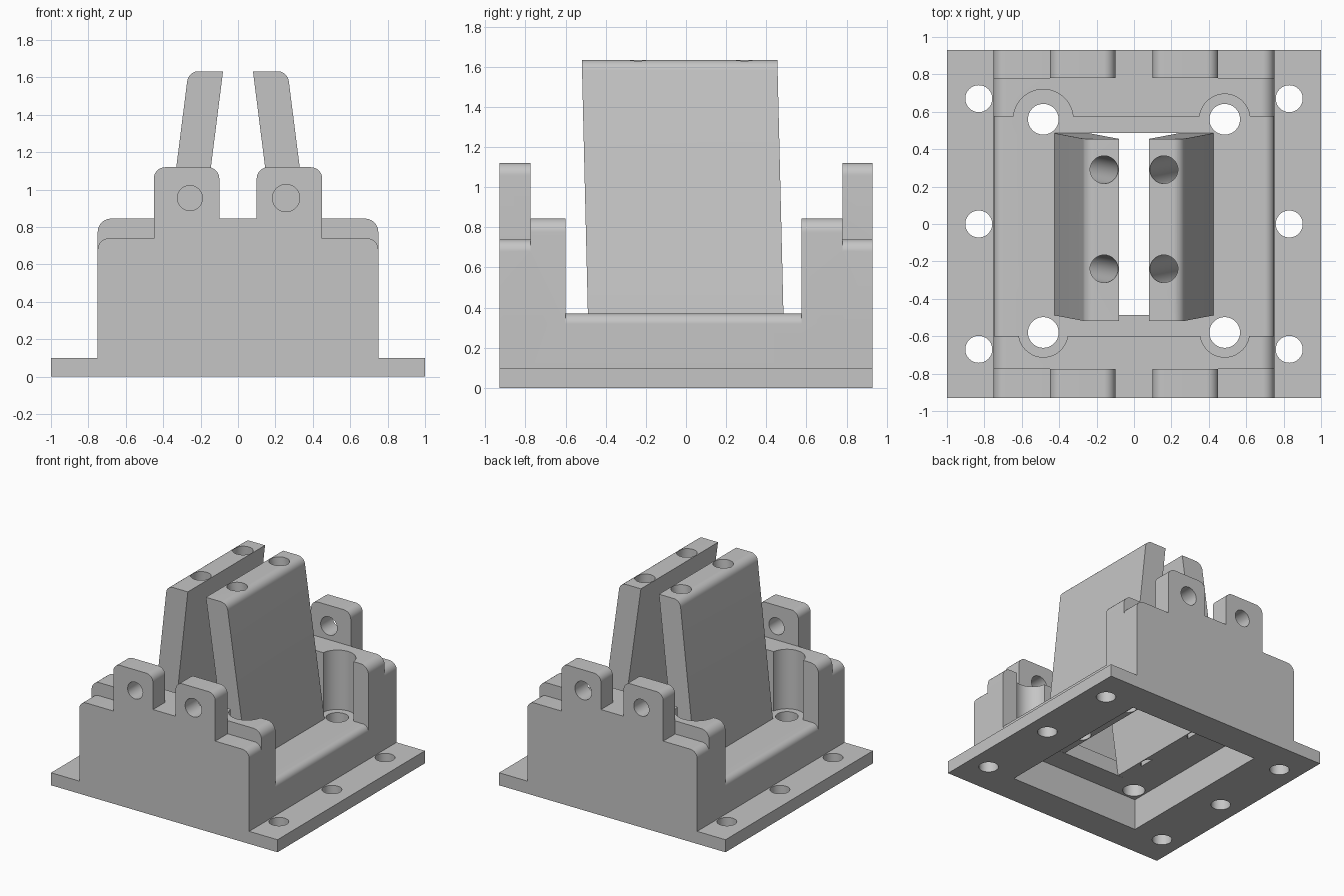
import bpy, bmesh, math
from mathutils import Vector, Matrix

cube = bpy.data.objects.get("Cube")
if cube:
    bpy.data.objects.remove(cube)

grey = bpy.data.materials.new("plain_grey")
grey.use_nodes = True
colour = (0.56, 0.56, 0.56, 1)
grey.diffuse_color = colour
grey.node_tree.nodes["Principled BSDF"].inputs["Base Color"].default_value = colour


def finish(bm, name):
    bmesh.ops.recalc_face_normals(bm, faces=bm.faces[:])
    mesh = bpy.data.meshes.new(name)
    bm.to_mesh(mesh)
    bm.free()
    mesh.materials.append(grey)
    ob = bpy.data.objects.new(name, mesh)
    bpy.context.collection.objects.link(ob)
    return ob


def rounded(corners, steps=8):
    """Turn (x, z, radius) corners into an outline with arcs."""
    out = []
    for i, (x, z, r) in enumerate(corners):
        p = Vector((x, z))
        if not r:
            out.append(p)
            continue
        u = (Vector(corners[i - 1][:2]) - p).normalized()
        v = (Vector(corners[(i + 1) % len(corners)][:2]) - p).normalized()
        half = u.angle(v) / 2
        c = p + (u + v).normalized() * r / math.sin(half)
        a, b = p + u * r / math.tan(half) - c, p + v * r / math.tan(half) - c
        out += [c + a.lerp(b, k / steps).normalized() * r for k in range(steps + 1)]
    return out


def extrude(name, corners, y0, y1):
    bm = bmesh.new()
    outline = rounded(corners)
    near, far = ([bm.verts.new((p.x, y, p.y)) for p in outline] for y in (y0, y1))
    bm.faces.new(near)
    bm.faces.new(far[::-1])
    for i in range(len(outline)):
        bm.faces.new((near[i - 1], far[i - 1], far[i], near[i]))
    return finish(bm, name)


def box(name, x, y0, y1, z0, z1):
    return extrude(name, [(-x, z0, 0), (x, z0, 0), (x, z1, 0), (-x, z1, 0)], y0, y1)


def rod(name, start, end, r):
    a, b = Vector(start), Vector(end)
    bm = bmesh.new()
    turn = (b - a).to_track_quat('Z', 'Y').to_matrix().to_4x4()
    bmesh.ops.create_cone(bm, cap_ends=True, segments=48, radius1=r, radius2=r,
                          depth=(b - a).length,
                          matrix=Matrix.Translation((a + b) / 2) @ turn)
    return finish(bm, name)


def combine(target, tool, op):
    mod = target.modifiers.new(op, 'BOOLEAN')
    mod.operation, mod.solver, mod.object = op, 'EXACT', tool
    bpy.context.view_layer.objects.active = target
    bpy.ops.object.modifier_apply(modifier=mod.name)
    bpy.data.objects.remove(tool)


def block(name, top, r, y0, y1):
    w = 0.75
    return extrude(name, [(-w, 0, 0), (w, 0, 0), (w, top, r), (-w, top, r)], y0, y1)


# Base plate, floor, inner walls and outer walls with hinge lugs
body = box("fixture_body", 1, -0.93, 0.93, 0, 0.1)
half = [(0.75, 0, 0), (0.75, 0.74, 0.06), (0.45, 0.74, 0), (0.45, 1.12, 0.06),
        (0.1, 1.12, 0.06), (0.1, 0.845, 0)]
lugs = half + [(-x, z, r) for x, z, r in reversed(half)]
for part in (block("floor", 0.37, 0.05, -0.93, 0.93),
             block("front_inner_wall", 0.845, 0.07, -0.775, -0.6),
             block("back_inner_wall", 0.845, 0.07, 0.575, 0.78),
             extrude("front_lugs", lugs, -0.93, -0.775),
             extrude("back_lugs", lugs, 0.78, 0.93)):
    combine(body, part, 'UNION')

# Underside cavity and the slot through the floor
combine(body, box("cavity", 0.58, -0.68, 0.68, -0.1, 0.25), 'DIFFERENCE')
combine(body, box("slot", 0.3, -0.487, 0.487, 0.2, 0.45), 'DIFFERENCE')

# Screw holes, corner pockets and lug holes
for side in (-1, 1):
    for y in (-0.67, 0, 0.67):
        combine(body, rod("plate_hole", (side * 0.83, y, -0.1), (side * 0.83, y, 0.2), 0.072),
                'DIFFERENCE')
    back_radius = 0.16 if side < 0 else 0.135
    for y, r in ((-0.58, 0.132), (0.56, back_radius)):
        x = side * 0.485
        combine(body, rod("pocket", (x, y, 0.37), (x, y, 1), r), 'DIFFERENCE')
        combine(body, rod("corner_hole", (x, y, 0.1), (x, y, 0.6), 0.082), 'DIFFERENCE')
    x, r = side * 0.257, 0.07 + side * 0.003
    combine(body, rod("lug_hole", (x, -1.1, 0.955), (x, 1.1, 0.955), r), 'DIFFERENCE')

# Two leaning jaws with bores that follow the lean
for side, name in ((-1, "right_jaw"), (1, "left_jaw")):
    jaw = extrude(name, [(side * 0.44, 0.25, 0), (side * 0.265, 1.633, 0.06),
                         (side * 0.08, 1.633, 0), (side * 0.255, 0.25, 0)], -0.487, 0.487)
    for v in jaw.data.vertices:
        v.co.y -= (v.co.z - 0.3) * 0.024
    for y in (-0.24, 0.29):
        combine(jaw, rod("bore", (side * 0.35, y + 0.036, 0.133),
                         (side * 0.147, y - 0.002, 1.733), 0.074), 'DIFFERENCE')
    combine(body, jaw, 'UNION')

bpy.ops.object.select_all(action='DESELECT')
body.select_set(True)
bpy.context.view_layer.objects.active = body
bpy.ops.object.shade_smooth_by_angle(angle=math.radians(30))
